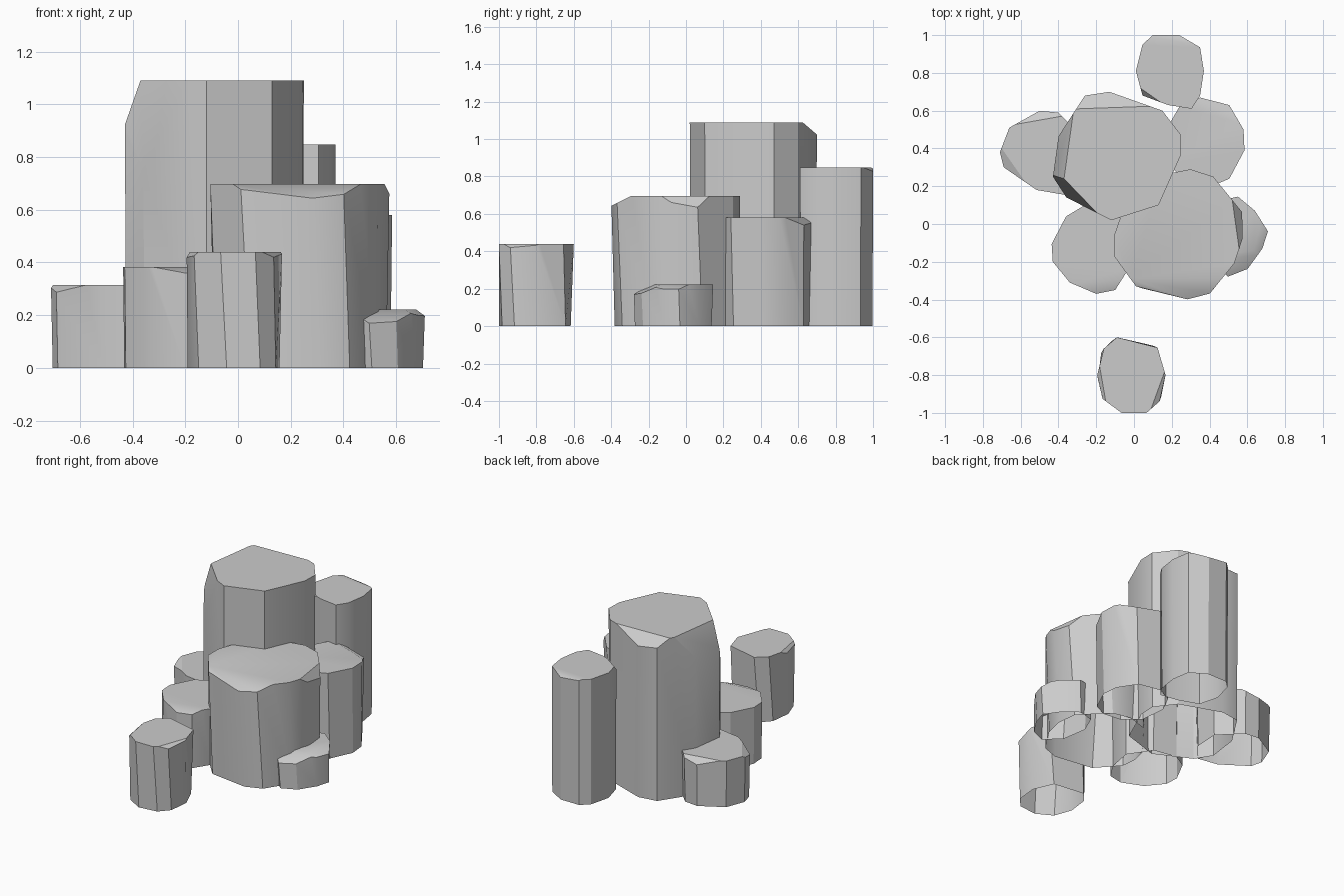
import bpy, bmesh
from math import radians, sin, cos
from mathutils import Vector, Matrix

if "Cube" in bpy.data.objects:
    bpy.data.objects.remove(bpy.data.objects["Cube"])


def column(name, outline, height, base=0.97, twist=0, cuts=()):
    """Faceted stone column, open underneath, with chipped edges.
    cuts: (point on plane, azimuth, elevation of the plane normal)."""
    bm = bmesh.new()
    centre = sum((Vector(p) for p in outline), Vector((0, 0))) / len(outline)
    turn = Matrix.Rotation(radians(twist), 2)
    top = [bm.verts.new((x, y, height)) for x, y in outline]
    low = [bm.verts.new((*(centre + turn @ (Vector(p) - centre) * base), 0)) for p in outline]
    n = len(outline)
    for i in range(n):
        j = (i + 1) % n
        bm.faces.new((low[i], low[j], top[j], top[i]))
    bm.faces.new(top)
    bm.faces.new(low[::-1])
    bmesh.ops.recalc_face_normals(bm, faces=bm.faces)

    # chip the rim with slanted planes
    for point, az, el in cuts:
        a, e = radians(az), radians(el)
        normal = (cos(e) * cos(a), cos(e) * sin(a), sin(e))
        bmesh.ops.bisect_plane(bm, geom=bm.verts[:] + bm.edges[:] + bm.faces[:],
                               plane_co=point, plane_no=normal, clear_outer=True)
        bmesh.ops.holes_fill(bm, edges=[ed for ed in bm.edges if ed.is_boundary])
    bmesh.ops.recalc_face_normals(bm, faces=bm.faces)

    # open underside
    under = [f for f in bm.faces if all(abs(v.co.z) < 1e-4 for v in f.verts)]
    bmesh.ops.delete(bm, geom=under, context='FACES')
    for f in bm.faces:
        f.smooth = True
    me = bpy.data.meshes.new(name)
    bm.to_mesh(me)
    bm.free()
    me.set_sharp_from_angle(angle=radians(30))
    ob = bpy.data.objects.new(name, me)
    bpy.context.collection.objects.link(ob)
    return ob


# tallest column
column("tall_column",
       [(-.13, .70), (-.26, .68), (-.40, .465), (-.43, .25), (-.36, .14), (-.12, .02),
        (.13, .10), (.246, .36), (.25, .47), (.15, .60)], 1.09, 0.985, 0,
       [((-.15, .615, 1.09), 92, 52), ((-.355, .35, 1.09), 172, 20),
        ((-.26, .125, 1.09), 224, 10)])

# wide front column
column("wide_column",
       [(.30, .29), (.15, .26), (-.07, .04), (-.105, -.06), (-.105, -.17), (.01, -.33),
        (.28, -.40), (.40, -.37), (.53, -.21), (.575, -.08), (.575, .06), (.42, .25)],
       .697, 0.96, 6,
       [((.2, -.29, .697), -90, 64), ((.545, -.05, .697), 8, 35)])

# left front column
column("left_front_column",
       [(-.26, .10), (-.36, .04), (-.436, -.106), (-.43, -.20), (-.34, -.31), (-.20, -.37),
        (-.10, -.35), (-.03, -.24), (.0, -.08), (-.10, .07)], .383, 0.98, 0,
       [((-.25, -.31, .383), -85, 70)])

# left back column
column("left_back_column",
       [(-.50, .60), (-.66, .51), (-.71, .38), (-.69, .30), (-.515, .18), (-.37, .155),
        (-.27, .28), (-.26, .45), (-.40, .59)], .315, 0.97, 0,
       [((-.63, .3, .315), 215, 60), ((-.5, .55, .315), 100, 55)])

# right back column
column("right_back_column",
       [(.35, .67), (.24, .62), (.17, .50), (.18, .32), (.28, .22), (.41, .20),
        (.505, .24), (.585, .39), (.58, .50), (.505, .63)], .58, 0.96, 3,
       [((.43, .585, .58), 68, 60)])

# rear column
column("rear_column",
       [(.10, 1.0), (.045, .95), (.01, .81), (.045, .68), (.18, .63), (.305, .61),
        (.35, .68), (.37, .81), (.35, .935), (.24, 1.0)], .848, 0.985, 0,
       [((.18, .975, .848), 80, 60), ((.09, .68, .848), 235, 35)])

# detached front column
column("front_column",
       [(-.09, -.60), (-.16, -.66), (-.195, -.80), (-.167, -.925), (-.066, -1.0),
        (.066, -1.0), (.135, -.94), (.167, -.80), (.125, -.655)], .44, 0.97, 7,
       [((-.165, -.85, .44), 190, 45), ((.13, -.87, .44), -20, 55)])

# low right column
column("low_right_column",
       [(.55, .145), (.44, .12), (.38, .0), (.40, -.18), (.495, -.28), (.60, -.24),
        (.68, -.13), (.71, -.04), (.64, .07)], .222, 0.96, 3,
       [((.52, -.17, .222), -75, 62), ((.65, -.08, .222), -15, 62)])
